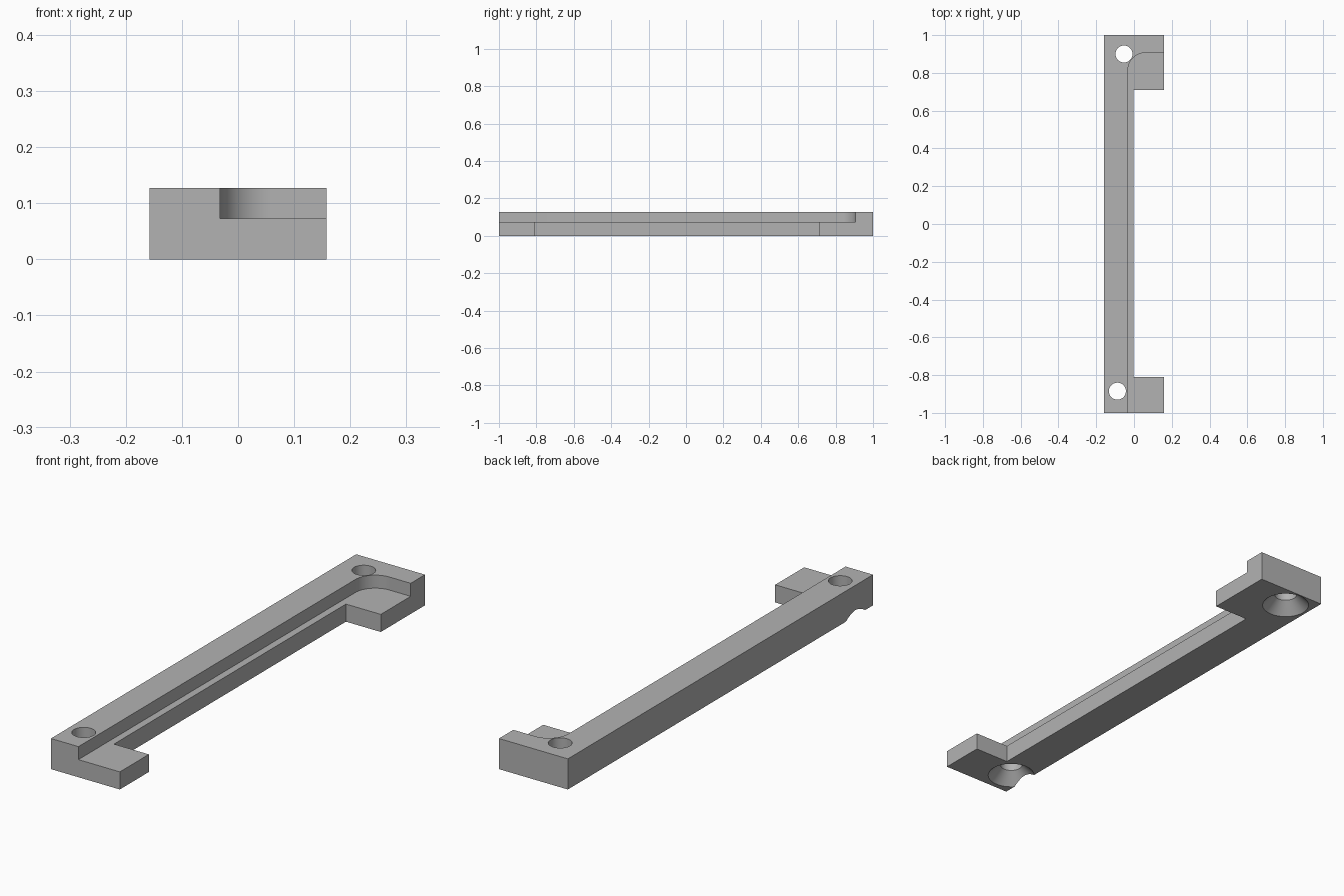
import bpy, bmesh, math

cube = bpy.data.objects.get("Cube")
if cube:
    bpy.data.objects.remove(cube, do_unlink=True)

grey = bpy.data.materials.new("plain_grey")
grey.use_nodes = True
colour = (0.45, 0.45, 0.45, 1)
grey.diffuse_color = colour
grey.node_tree.nodes["Principled BSDF"].inputs["Base Color"].default_value = colour

HALF_W, HEIGHT, LEDGE = 0.158, 0.127, 0.073
RAIL_X, WALL_X, WALL_Y = -0.002, -0.032, 0.906
HOLE_R, SINK_R = 0.045, 0.094
SINK_D = SINK_R - HOLE_R


def make_object(name, bm):
    bmesh.ops.recalc_face_normals(bm, faces=bm.faces)
    mesh = bpy.data.meshes.new(name)
    bm.to_mesh(mesh)
    bm.free()
    mesh.materials.append(grey)
    ob = bpy.data.objects.new(name, mesh)
    bpy.context.collection.objects.link(ob)
    return ob


def prism(name, outline, z0, z1):
    bm = bmesh.new()
    face = bm.faces.new([bm.verts.new((x, y, z0)) for x, y in outline])
    out = bmesh.ops.extrude_face_region(bm, geom=[face])
    top = [v for v in out["geom"] if isinstance(v, bmesh.types.BMVert)]
    bmesh.ops.translate(bm, verts=top, vec=(0, 0, z1 - z0))
    return make_object(name, bm)


def countersink(name, x, y, n=64):
    # Lathe-style cutter: cone below, straight shaft above
    over = 0.02
    bm = bmesh.new()
    rings = []
    for r, z in ((SINK_R + over, -over), (HOLE_R, SINK_D), (HOLE_R, HEIGHT + over)):
        rings.append([bm.verts.new((x + r * math.cos(2 * math.pi * i / n),
                                    y + r * math.sin(2 * math.pi * i / n), z))
                      for i in range(n)])
    for a, b in zip(rings, rings[1:]):
        for i in range(n):
            j = (i + 1) % n
            bm.faces.new((a[i], a[j], b[j], b[i]))
    bm.faces.new(rings[0])
    bm.faces.new(rings[-1])
    return make_object(name, bm)


# Long rail with a tab at each end
bracket = prism("bracket_rail", [
    (-HALF_W, -1), (HALF_W, -1), (HALF_W, -0.81), (RAIL_X, -0.81),
    (RAIL_X, 0.71), (HALF_W, 0.71), (HALF_W, 1), (-HALF_W, 1)], 0, HEIGHT)

# Stepped recess with one rounded inner corner
R = 0.092
corner = [(WALL_X + R - R * math.cos(t), WALL_Y - R + R * math.sin(t))
          for t in (math.pi / 2 * i / 16 for i in range(17))]
recess = prism("recess_cutter",
               [(0.3, -1.1), (WALL_X, -1.1)] + corner + [(0.3, WALL_Y)],
               LEDGE, HEIGHT + 0.1)

# Two countersunk screw holes
cutters = [recess,
           countersink("back_hole_cutter", -0.053, 0.9),
           countersink("front_hole_cutter", -0.088, -0.885)]
bpy.context.view_layer.objects.active = bracket
for cutter in cutters:
    mod = bracket.modifiers.new(cutter.name, "BOOLEAN")
    mod.operation, mod.solver, mod.object = "DIFFERENCE", "EXACT", cutter
    bpy.ops.object.modifier_apply(modifier=mod.name)
for cutter in cutters:
    bpy.data.objects.remove(cutter, do_unlink=True)

bpy.ops.object.select_all(action="DESELECT")
bracket.select_set(True)
bpy.ops.object.shade_smooth_by_angle(angle=math.radians(30))
